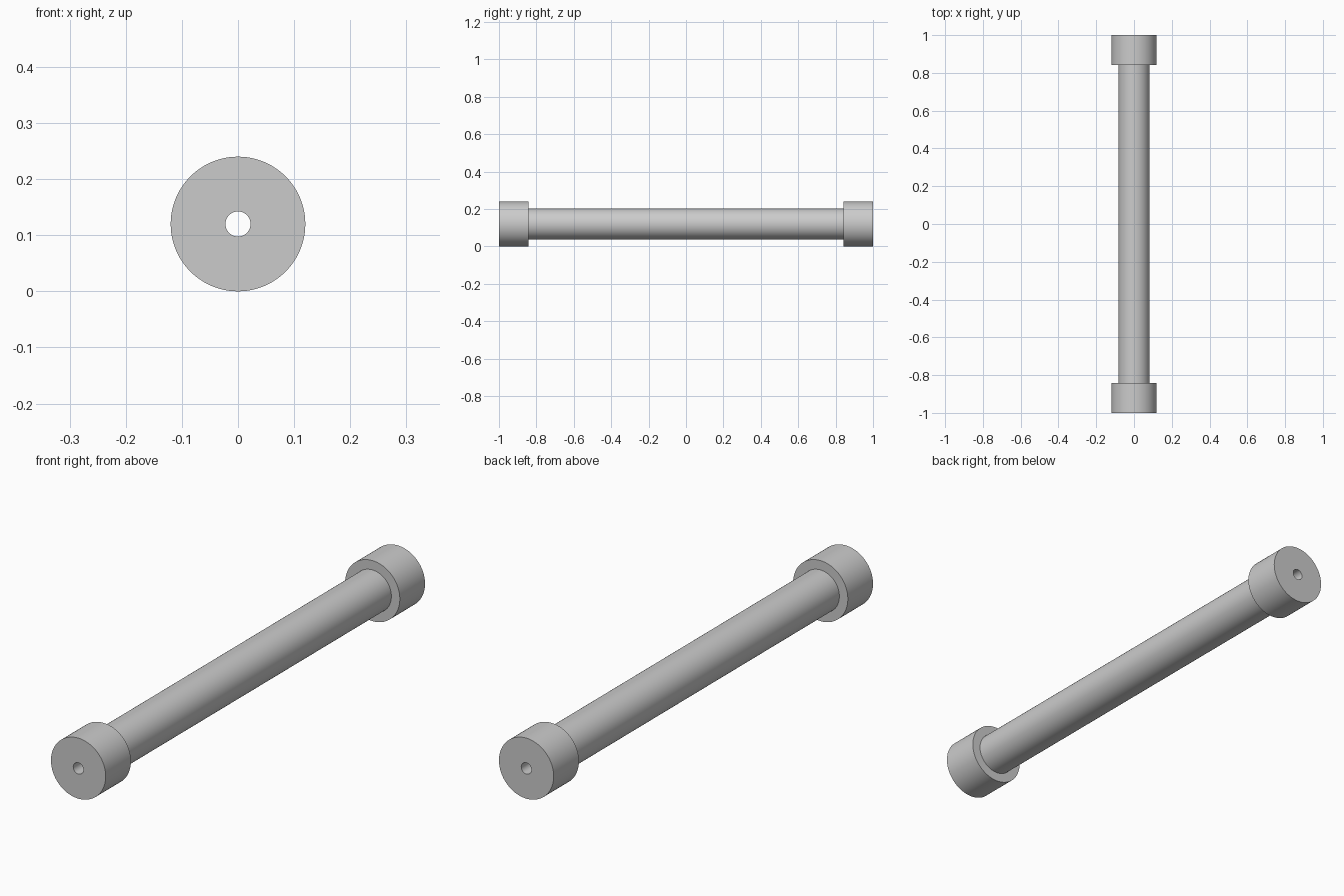
import bpy, bmesh, math

if "Cube" in bpy.data.objects:
    bpy.data.objects.remove(bpy.data.objects["Cube"])

R_COLLAR, R_SHAFT, R_BORE = 0.12, 0.083, 0.0223
HALF, SHOULDER, SEGMENTS = 1.0, 0.842, 96


def lathe_y(name, profile, z):
    """Revolve a closed (radius, y) profile around the y axis."""
    bm = bmesh.new()
    rings = []
    for i in range(SEGMENTS):
        a = 2 * math.pi * i / SEGMENTS
        rings.append([bm.verts.new((r * math.cos(a), y, r * math.sin(a))) for r, y in profile])
    n = len(profile)
    for i in range(SEGMENTS):
        p, q = rings[i], rings[(i + 1) % SEGMENTS]
        for j in range(n):
            k = (j + 1) % n
            bm.faces.new((p[j], p[k], q[k], q[j]))
    bmesh.ops.recalc_face_normals(bm, faces=bm.faces)
    mesh = bpy.data.meshes.new(name)
    bm.to_mesh(mesh)
    bm.free()
    obj = bpy.data.objects.new(name, mesh)
    bpy.context.collection.objects.link(obj)
    obj.location.z = z
    bpy.context.view_layer.objects.active = obj
    obj.select_set(True)
    bpy.ops.object.shade_smooth_by_angle(angle=math.radians(30))
    return obj


# Shaft with a collar at each end and a bore running right through
half = [(R_BORE, HALF), (R_COLLAR, HALF), (R_COLLAR, SHOULDER), (R_SHAFT, SHOULDER)]
profile = half + [(r, -y) for r, y in reversed(half)]
lathe_y("collared_shaft", profile, R_COLLAR)
